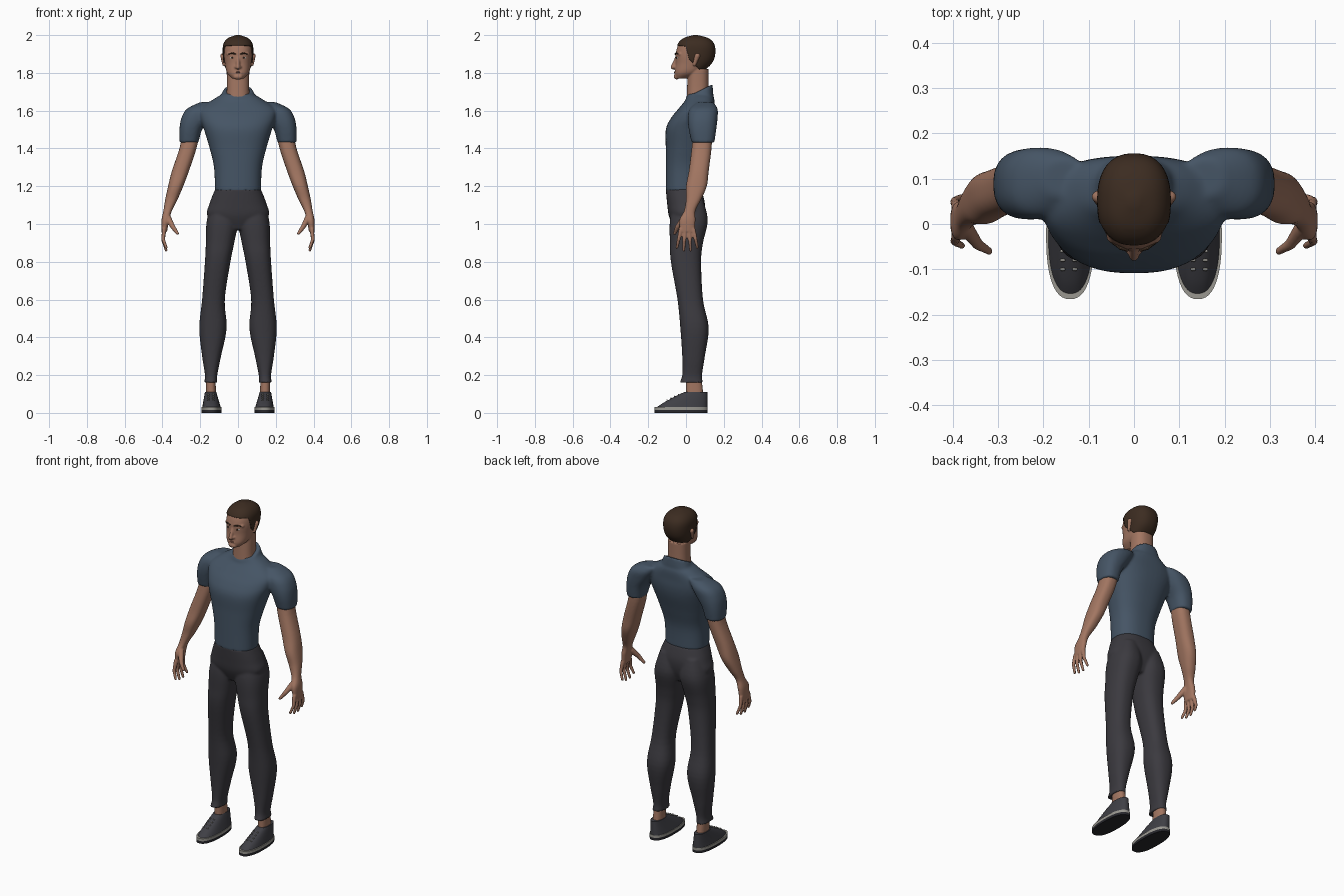
import bpy
import bmesh
import math
from mathutils import Vector, Matrix

cube = bpy.data.objects.get("Cube")
if cube:
    bpy.data.objects.remove(cube)


def material(name, red, green, blue):
    mat = bpy.data.materials.new(name)
    mat.use_nodes = True
    mat.diffuse_color = (red, green, blue, 1)
    shader = mat.node_tree.nodes["Principled BSDF"]
    shader.inputs["Base Color"].default_value = mat.diffuse_color
    shader.inputs["Roughness"].default_value = .8
    return mat


SKIN = material("skin", .36, .18, .12)
HAIR = material("dark_brown_hair", .045, .025, .015)
SHIRT = material("slate_blue_cloth", .06, .09, .13)
TROUSERS = material("charcoal_cloth", .044, .042, .05)
SHOE = material("dark_grey_canvas", .05, .05, .06)
RIM = material("pale_grey_rubber", .32, .31, .28)
TREAD = material("black_rubber", .02, .02, .025)
EYE = material("eye_white", .5, .47, .43)
LIP = material("lip", .25, .11, .08)


def spline(before, start, end, after, t):
    """Catmull-Rom blend between two rows of numbers."""
    return [.5 * (2 * b + (c - a) * t + (2 * a - 5 * b + 4 * c - d) * t * t
                  + (3 * b - a - 3 * c + d) * t ** 3)
            for a, b, c, d in zip(before, start, end, after)]


def loft(bm, rows, side=1, power=2.4, shear=0, steps=5, segments=48):
    """Rounded level rings (z, x min, x max, y min, y max) joined by a smooth skin."""
    padded = [rows[0], *rows, rows[-1]]
    path = [spline(*padded[i:i + 4], step / steps)
            for i in range(len(rows) - 1) for step in range(steps)]
    path.append(rows[-1])
    rings = []
    for z, left, right, front, back in path:
        ring = []
        for k in range(segments):
            angle = math.tau * k / segments
            c, s = math.cos(angle), math.sin(angle)
            u = math.copysign(abs(c) ** (2 / power), c) * (right - left) / 2
            v = math.copysign(abs(s) ** (2 / power), s) * (back - front) / 2
            x, y = (left + right) / 2 + u, (front + back) / 2 + v
            ring.append(bm.verts.new((side * x, y, z + shear * v)))
        rings.append(ring)
    for low, high in zip(rings, rings[1:]):
        for k in range(segments):
            bm.faces.new((low[k - 1], low[k], high[k], high[k - 1]))
    bm.faces.new(rings[0])
    bm.faces.new(rings[-1])


def centred(rows):
    """Expand (z, half width, y min, y max) to full rows."""
    return [(z, -half, half, front, back) for z, half, front, back in rows]


def beads(bm, start, end, radius, end_radius=None, side=1, count=8):
    """Overlapping balls from start to end, making a rounded tapered limb."""
    end_radius = end_radius or radius
    for i in range(count):
        t = i / (count - 1)
        place = Vector(start).lerp(Vector(end), t)
        place.x *= side
        bmesh.ops.create_uvsphere(bm, u_segments=12, v_segments=8,
                                  radius=radius + (end_radius - radius) * t,
                                  matrix=Matrix.Translation(place))


def finish(name, bm, materials, voxel=0, relax=0, rule=None):
    """Turn a bmesh into an object, optionally fusing its overlapping pieces."""
    bmesh.ops.recalc_face_normals(bm, faces=bm.faces)
    for face in bm.faces:
        face.smooth = True
        if rule:
            face.material_index = rule(face.calc_center_median())
    for edge in bm.edges:
        edge.smooth = edge.calc_face_angle(0) < .7
    mesh = bpy.data.meshes.new(name)
    bm.to_mesh(mesh)
    bm.free()
    for mat in materials:
        mesh.materials.append(mat)
    obj = bpy.data.objects.new(name, mesh)
    bpy.context.collection.objects.link(obj)
    if voxel:
        fuse = obj.modifiers.new("fuse", 'REMESH')
        fuse.mode, fuse.voxel_size, fuse.use_smooth_shade = 'VOXEL', voxel, True
        soften = obj.modifiers.new("soften", 'SMOOTH')
        soften.factor, soften.iterations = .5, relax
    return obj


# Shirt: body, tilted collar and sleeves fused together
CHEST = -.107
bm = bmesh.new()
loft(bm, centred([(1.175, .122, CHEST, .08), (1.3, .127, CHEST, .085), (1.4, .15, CHEST, .11),
                  (1.5, .18, CHEST, .14), (1.56, .2, -.08, .15), (1.61, .2, -.04, .15),
                  (1.66, .13, 0, .15), (1.69, .08, .01, .14)]))
loft(bm, centred([(1.65, .1, -.01, .145), (1.705, .077, 0, .14)]), shear=.5)
for side in (1, -1):
    loft(bm, [(1.43, .21, .31, .03, .15), (1.5, .19, .31, .015, .16), (1.56, .15, .3, .01, .167),
              (1.61, .12, .27, .02, .167), (1.645, .1, .2, .06, .145)], side)
finish("shirt", bm, [SHIRT], voxel=.007, relax=7)

# Trousers: pelvis and two legs fused together
bm = bmesh.new()
loft(bm, centred([(.97, .06, -.06, .07), (1.04, .16, -.09, .095),
                  (1.11, .15, -.1, .1), (1.187, .12, CHEST, .08)]))
for side in (1, -1):
    loft(bm, [(.16, .11, .18, -.035, .09), (.2, .11, .175, -.02, .085), (.3, .09, .19, -.02, .1),
              (.45, .06, .205, -.03, .12), (.6, .07, .19, -.045, .09), (.8, .04, .175, -.08, .08),
              (.9, .02, .17, -.085, .09), (1.02, 0, .165, -.085, .115), (1.13, .02, .13, -.06, .09)], side)
finish("trousers", bm, [TROUSERS], voxel=.007, relax=5)

# Head with neck, nose, jaw, brow ridges and ears
skull = centred([(1.77, .03, -.055, 0), (1.8, .058, -.06, .07), (1.85, .07, -.055, .13),
                 (1.9, .076, -.055, .15), (1.95, .073, -.04, .145), (1.98, .05, -.01, .115),
                 (1.995, .01, .04, .06)])
bm = bmesh.new()
loft(bm, skull)
loft(bm, centred([(1.6, .07, 0, .13), (1.7, .06, .005, .12), (1.82, .06, .01, .12)]))
beads(bm, (0, -.05, 1.88), (0, -.07, 1.83), .009, .012)
beads(bm, (-.01, -.05, 1.78), (.01, -.05, 1.78), .015)
beads(bm, (-.015, -.05, 1.8), (.015, -.05, 1.8), .011)
for side in (1, -1):
    beads(bm, (0, -.06, 1.83), (.012, -.058, 1.83), .008, side=side)
    beads(bm, (.015, -.046, 1.9), (.05, -.03, 1.9), .011, side=side)
    beads(bm, (.075, .045, 1.845), (.08, .06, 1.89), .009, .014, side)
finish("head", bm, [SKIN], voxel=.004, relax=4)

# Hair: a thin cap cut from the skull along forehead, temple and nape planes
bm = bmesh.new()
loft(bm, skull, segments=64)
hairline = [(Vector((0, 0, 1.94)), Vector((0, .1, 1))),
            (Vector((0, .01, 1.9)), Vector((0, 1, .25))),
            (Vector((0, .03, 1.86)), Vector((0, 1, 1)))]
for point, normal in hairline:
    bmesh.ops.bisect_plane(bm, geom=bm.verts[:] + bm.edges[:] + bm.faces[:],
                           plane_co=point, plane_no=normal)


def is_skin(face):
    centre = face.calc_center_median()
    crown, temple, nape = [(centre - point).dot(normal) > 0 for point, normal in hairline]
    return not (crown or (temple and nape))


bmesh.ops.recalc_face_normals(bm, faces=bm.faces)
bmesh.ops.delete(bm, geom=[face for face in bm.faces if is_skin(face)], context='FACES')
hair = finish("hair", bm, [HAIR])
thickness = hair.modifiers.new("thickness", 'SOLIDIFY')
thickness.thickness, thickness.offset = .01, 0

# Mouth
bm = bmesh.new()
for side in (1, -1):
    beads(bm, (.02, -.055, 1.803), (0, -.06, 1.803), .003, .004, side)
finish("mouth", bm, [LIP])

for side, tag in ((1, "left"), (-1, "right")):
    # Eye, iris and eyebrow
    bm = bmesh.new()
    beads(bm, (.024, -.046, 1.88), (.037, -.041, 1.88), .007, side=side)
    finish(tag + "_eye", bm, [EYE])
    bm = bmesh.new()
    beads(bm, (.03, -.05, 1.88), (.031, -.05, 1.88), .005, side=side, count=2)
    finish(tag + "_iris", bm, [HAIR])
    bm = bmesh.new()
    beads(bm, (.015, -.057, 1.9), (.03, -.053, 1.905), .004, side=side)
    beads(bm, (.03, -.053, 1.905), (.05, -.039, 1.9), .004, .003, side)
    finish(tag + "_eyebrow", bm, [HAIR])

    # Arm and palm, with fanned fingers and a thumb
    bm = bmesh.new()
    loft(bm, [(1.5, .2, .29, .04, .14), (1.4, .22, .31, .03, .135), (1.28, .26, .35, .015, .12),
              (1.2, .29, .37, 0, .11), (1.13, .32, .385, 0, .08), (1.07, .35, .395, -.01, .05),
              (1.02, .365, .405, -.035, .05), (.96, .375, .405, -.03, .045)], side)
    for finger in range(4):
        spread = finger - 1.5
        y, curve = .006 - .022 * spread, .007 * spread ** 2
        knuckle = (.396, y - .008 * spread, .91 + curve / 2)
        beads(bm, (.392, y, .97), knuckle, .0125, .01, side)
        beads(bm, knuckle, (.38, y - .014 * spread, .86 + curve), .01, .008, side)
    beads(bm, (.37, -.01, 1.03), (.345, -.045, .985), .018, .013, side)
    beads(bm, (.345, -.045, .985), (.32, -.06, .95), .013, .009, side)
    finish(tag + "_arm", bm, [SKIN], voxel=.0045, relax=4)

    # Ankle
    bm = bmesh.new()
    loft(bm, [(.07, .115, .17, 0, .095), (.2, .12, .17, 0, .08)], side)
    finish(tag + "_ankle", bm, [SKIN])

    # Shoe: canvas upper sloping to the toe, rubber sole and rows of lace dots
    bm = bmesh.new()
    loft(bm, [(.025 + .085 * t, .09 + .025 * t, .19 - .015 * t, .15 * t ** 1.2 - .16, .113)
              for t in (0, .25, .5, .75, 1)], side)
    finish(tag + "_shoe", bm, [SHOE])
    bm = bmesh.new()
    loft(bm, [(z, .088, .194, -.166, .115) for z in (0, .03)], side, steps=2)
    finish(tag + "_sole", bm, [RIM, TREAD], rule=lambda centre: int(centre.z < .015))
    bm = bmesh.new()
    for row in range(4):
        y, z = -.04 - .02 * row, .098 - .01 * row
        for x in (.128, .155):
            beads(bm, (x, y, z), (x + .005, y, z), .0035, side=side, count=3)
    finish(tag + "_laces", bm, [RIM])
